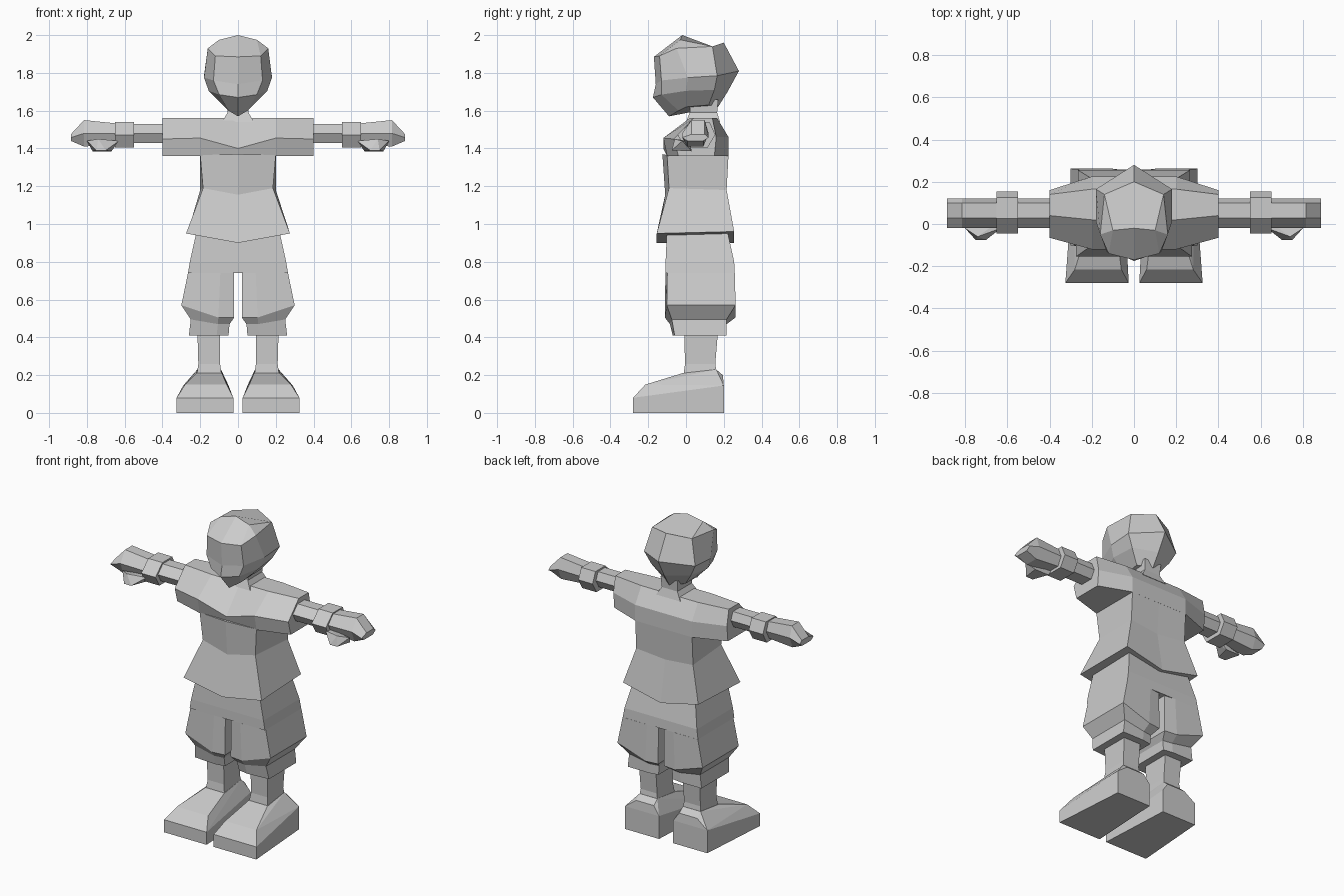
import bpy
import bmesh

# Remove the default object only
default_cube = bpy.data.objects.get("Cube")
if default_cube:
    bpy.data.objects.remove(default_cube, do_unlink=True)

# One plain clay colour for the whole figure
clay = bpy.data.materials.new("clay grey")
clay.use_nodes = True
clay_colour = (.6, .6, .6, 1)
clay.diffuse_color = clay_colour
clay.node_tree.nodes["Principled BSDF"].inputs["Base Color"].default_value = clay_colour


def finish(name, bm):
    """Clean the mesh, give it the material and link it as a flat-shaded object."""
    bmesh.ops.remove_doubles(bm, verts=bm.verts[:], dist=.0005)
    bmesh.ops.recalc_face_normals(bm, faces=bm.faces[:])
    mesh = bpy.data.meshes.new(name)
    bm.to_mesh(mesh)
    bm.free()
    mesh.materials.append(clay)
    obj = bpy.data.objects.new(name, mesh)
    bpy.context.collection.objects.link(obj)
    return obj


def loft(name, rings):
    """Skin a stack of equal-length closed rings and cap both ends."""
    bm = bmesh.new()
    loops = [[bm.verts.new(point) for point in ring] for ring in rings]
    for lower, upper in zip(loops, loops[1:]):
        for i in range(len(lower)):
            j = (i + 1) % len(lower)
            bm.faces.new((lower[i], lower[j], upper[j], upper[i]))
    bm.faces.new(list(reversed(loops[0])))
    bm.faces.new(loops[-1])
    return finish(name, bm)


def hull(name, points):
    """Wrap a convex shape around a few corner points."""
    bm = bmesh.new()
    for point in points:
        bm.verts.new(point)
    result = bmesh.ops.convex_hull(bm, input=bm.verts[:])
    loose = [v for v in result["geom_interior"] if isinstance(v, bmesh.types.BMVert)]
    bmesh.ops.delete(bm, geom=loose, context="VERTS")
    bmesh.ops.dissolve_limit(bm, angle_limit=.02, verts=bm.verts[:], edges=bm.edges[:])
    return finish(name, bm)


def whole(half_ring):
    """Close a half ring that runs from front centre to back centre."""
    mirrored = [(-x, y, z) for x, y, z in reversed(half_ring) if x > 0]
    return list(half_ring) + mirrored


def flip(points, side):
    return [(side * x, y, z) for x, y, z in points]


def both_sides(builder, name, data):
    """Build a left part and its mirrored right twin."""
    for label, side in (("left", 1), ("right", -1)):
        if builder is loft:
            loft(label + "_" + name, [flip(ring, side) for ring in data])
        else:
            hull(label + "_" + name, flip(data, side))


def limb_section(x, front, back, low, high):
    """Six-sided cross-section of an arm, seen along x."""
    middle = (low + high) / 2
    depth = back - front
    return [(x, front, middle), (x, front + depth * .35, high),
            (x, back - depth * .15, high), (x, back, middle),
            (x, back - depth * .2, low), (x, front + depth * .2, low)]


def rectangle(z, inner, outer, front, back):
    """Level four-cornered ring."""
    return [(inner, front, z), (outer, front, z), (outer, back, z), (inner, back, z)]


# Head: tilted rings from the jaw up to the crown plate
head_rings = [
    [(0, -.09, 1.57), (.05, -.04, 1.6), (.07, 0, 1.62), (.08, .12, 1.63), (0, .17, 1.62)],
    [(0, -.175, 1.67), (.1, -.13, 1.685), (.155, 0, 1.705), (.14, .15, 1.71), (0, .22, 1.7)],
    [(0, -.16, 1.74), (.13, -.13, 1.76), (.18, .01, 1.775), (.18, .165, 1.785), (0, .28, 1.81)],
    [(0, -.17, 1.885), (.12, -.14, 1.89), (.16, -.05, 1.93), (.14, .14, 1.94), (0, .2, 1.96)],
    [(0, -.02, 2), (.1, -.03, 1.975), (.1, -.03, 1.975), (.14, .14, 1.94), (0, .2, 1.96)],
]
loft("head", [whole(ring) for ring in head_rings])

# Neck
loft("neck", [rectangle(1.54, -.085, .085, 0, .18),
              rectangle(1.59, -.055, .055, .02, .165),
              rectangle(1.66, -.06, .06, .02, .17)])

# Shirt body: flared hem, narrow waist, chest
shirt_rings = [
    [(0, -.155, .9), (.275, -.155, .95), (.265, .255, .96), (0, .255, .9)],
    [(0, -.11, 1.155), (.185, -.09, 1.19), (.2, .215, 1.18), (0, .21, 1.16)],
    [(0, -.125, 1.37), (.2, -.1, 1.365), (.2, .225, 1.365), (0, .225, 1.37)],
]
loft("shirt_body", [whole(ring) for ring in shirt_rings])


def shoulder_section(x, ridge, profile):
    """Sleeve cross-section: back side, underside, then the front ridge."""
    top_front, top_back, back, under_back, under_front, front = profile
    return [(x, top_front, 1.56), (x, top_back, 1.56), (x, back, 1.46),
            (x, under_back, 1.36), (x, under_front, 1.36), (x, front, ridge)]


# Shoulders and short sleeves run across the body in one piece
chest = (.02, .165, .225, .225, -.1, -.12)
cuff = (.04, .14, .16, .15, -.04, -.065)
stations = [(-.4, 1.45, cuff), (-.2, 1.455, chest), (0, 1.4, chest),
            (.2, 1.455, chest), (.4, 1.45, cuff)]
loft("shoulders_and_sleeves", [shoulder_section(*station) for station in stations])

# Arms, wristbands and mitten hands
both_sides(loft, "forearm", [limb_section(x, -.02, .12, 1.43, 1.53) for x in (.38, .6)])
both_sides(loft, "wristband", [limb_section(x, -.045, .155, 1.405, 1.54) for x in (.55, .65)])
both_sides(loft, "hand", [limb_section(.62, -.02, .12, 1.425, 1.53),
                          limb_section(.815, -.02, .12, 1.41, 1.55),
                          limb_section(.885, -.02, .12, 1.44, 1.475)])
both_sides(hull, "thumb", [(.63, .02, 1.44), (.63, -.02, 1.44), (.67, .03, 1.385),
                           (.77, .03, 1.385), (.8, -.02, 1.44), (.7, -.075, 1.39),
                           (.75, -.075, 1.39), (.74, -.06, 1.45)])

# Shorts: seat, then one baggy leg per side with a gathered cuff
loft("shorts_seat", [rectangle(.74, -.265, .265, -.108, .258),
                     rectangle(.8, -.255, .255, -.108, .255),
                     rectangle(.98, -.215, .215, -.1, .215)])


def shorts_ring(inner, outer, front, back, inner_z, outer_z):
    """Six-point ring whose hem can slope from inside to outside."""
    middle = inner + (outer - inner) * .3
    return [(inner, front + .01, inner_z), (middle, front, inner_z),
            (outer, front + .01, outer_z), (outer, back, outer_z),
            (middle, back, inner_z), (inner, back - .01, inner_z)]


both_sides(loft, "shorts_leg", [
    shorts_ring(.02, .265, -.109, .259, .74, .74),
    shorts_ring(.02, .3, -.112, .262, .505, .57),
    shorts_ring(.045, .25, -.085, .215, .47, .495),
    shorts_ring(.05, .26, -.07, .215, .41, .41)])

# Shins
both_sides(loft, "shin", [rectangle(.19, .085, .22, -.015, .165),
                          rectangle(.26, .095, .21, -.005, .155),
                          rectangle(.44, .095, .215, -.01, .17)])

# Shoes: flat sole, rising rim, sloped toe
shoe_points = rectangle(0, .025, .325, -.28, -.28) + rectangle(.08, .025, .325, -.28, -.28)
shoe_points += rectangle(0, .05, .29, .2, .2) + rectangle(.145, .05, .29, .2, .2)
shoe_points += rectangle(.15, .06, .28, -.215, -.215)
shoe_points += rectangle(.21, .085, .22, -.02, -.02)
shoe_points += rectangle(.23, .09, .215, .16, .16) + rectangle(.2, .09, .215, .195, .195)
both_sides(hull, "shoe", shoe_points)
